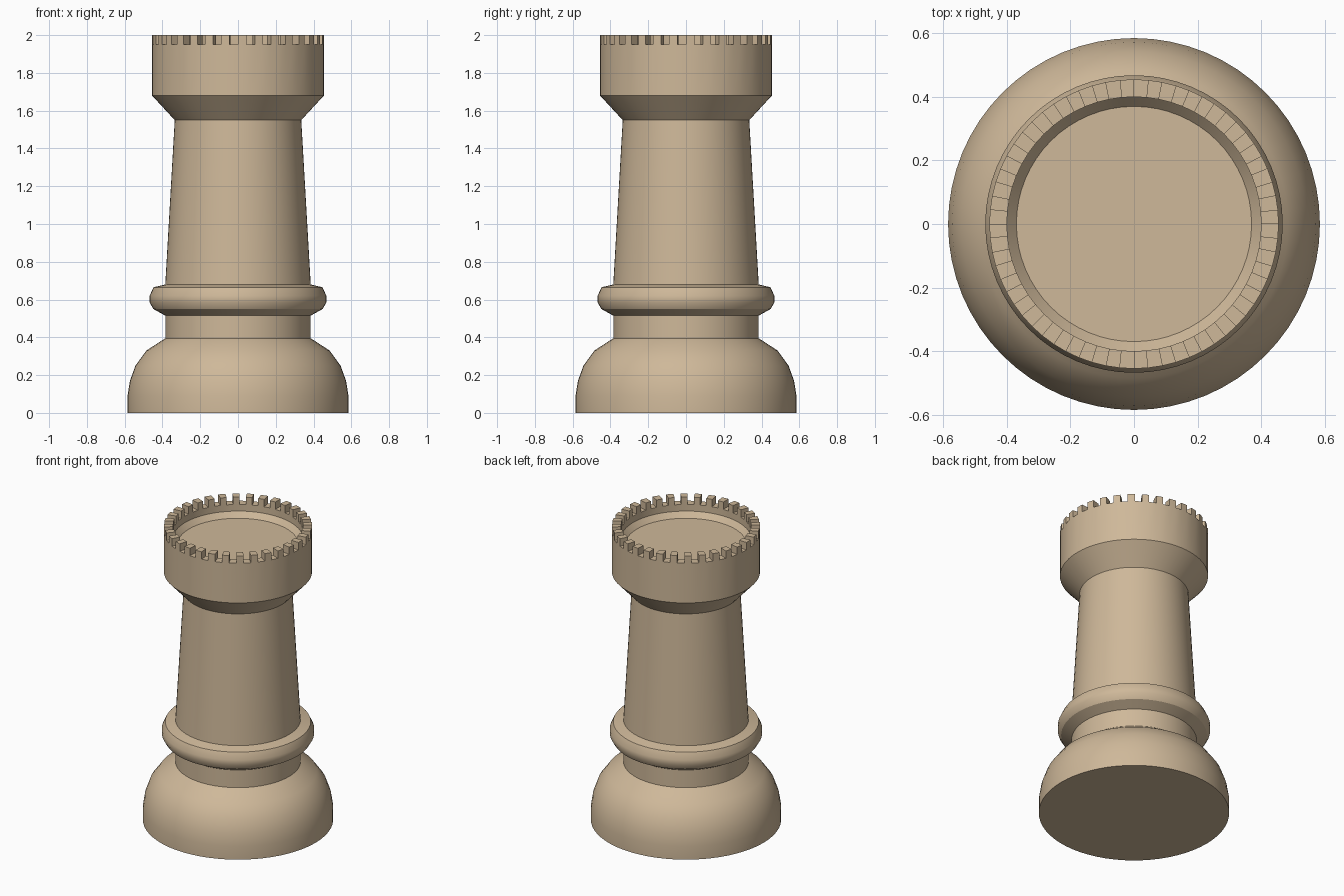
import bpy, bmesh
from math import cos, sin, pi

if "Cube" in bpy.data.objects:
    bpy.data.objects.remove(bpy.data.objects["Cube"])

SEG = 64
mat = bpy.data.materials.new("pale_wood")
mat.diffuse_color = (0.62, 0.48, 0.32, 1)
mat.use_nodes = True
mat.node_tree.nodes["Principled BSDF"].inputs["Base Color"].default_value = mat.diffuse_color


def ring(bm, r, z):
    return [bm.verts.new((r * cos(2 * pi * i / SEG), r * sin(2 * pi * i / SEG), z))
            for i in range(SEG)]


def bridge(bm, a, b):
    return [bm.faces.new((a[i], a[(i + 1) % SEG], b[(i + 1) % SEG], b[i]))
            for i in range(SEG)]


# Whole lathed outline: domed foot, neck, collar, tapered shaft, flared head, hollow top
outline = [
    (0.585, 0), (0.585, 0.09), (0.572, 0.17), (0.543, 0.25), (0.485, 0.33), (0.385, 0.395),
    (0.385, 0.515),
    (0.448, 0.55), (0.468, 0.585), (0.468, 0.62), (0.447, 0.665), (0.385, 0.68),
    (0.335, 1.55), (0.455, 1.68), (0.455, 1.95),
    (0.40, 1.95), (0.40, 1.905), (0.37, 1.87),
]
RIM = 14  # outline step that forms the flat rim

bm = bmesh.new()
rings = [ring(bm, r, z) for r, z in outline]
bands = [bridge(bm, a, b) for a, b in zip(rings, rings[1:])]
bm.faces.new(rings[0][::-1])
bm.faces.new(rings[-1])

# Battlements: raise every other rim face
res = bmesh.ops.extrude_discrete_faces(bm, faces=bands[RIM][::2])
for f in res["faces"]:
    lower = [v.co.copy() for v in f.verts]
    upper = list(f.verts)
    for v in upper:
        v.co.z = 2.0
bmesh.ops.remove_doubles(bm, verts=bm.verts, dist=1e-5)
bmesh.ops.recalc_face_normals(bm, faces=bm.faces)

mesh = bpy.data.meshes.new("rook")
bm.to_mesh(mesh)
bm.free()
rook = bpy.data.objects.new("castle_piece", mesh)
bpy.context.collection.objects.link(rook)
mesh.materials.append(mat)
bpy.context.view_layer.objects.active = rook
rook.select_set(True)
bpy.ops.object.shade_smooth_by_angle(angle=pi / 6)
